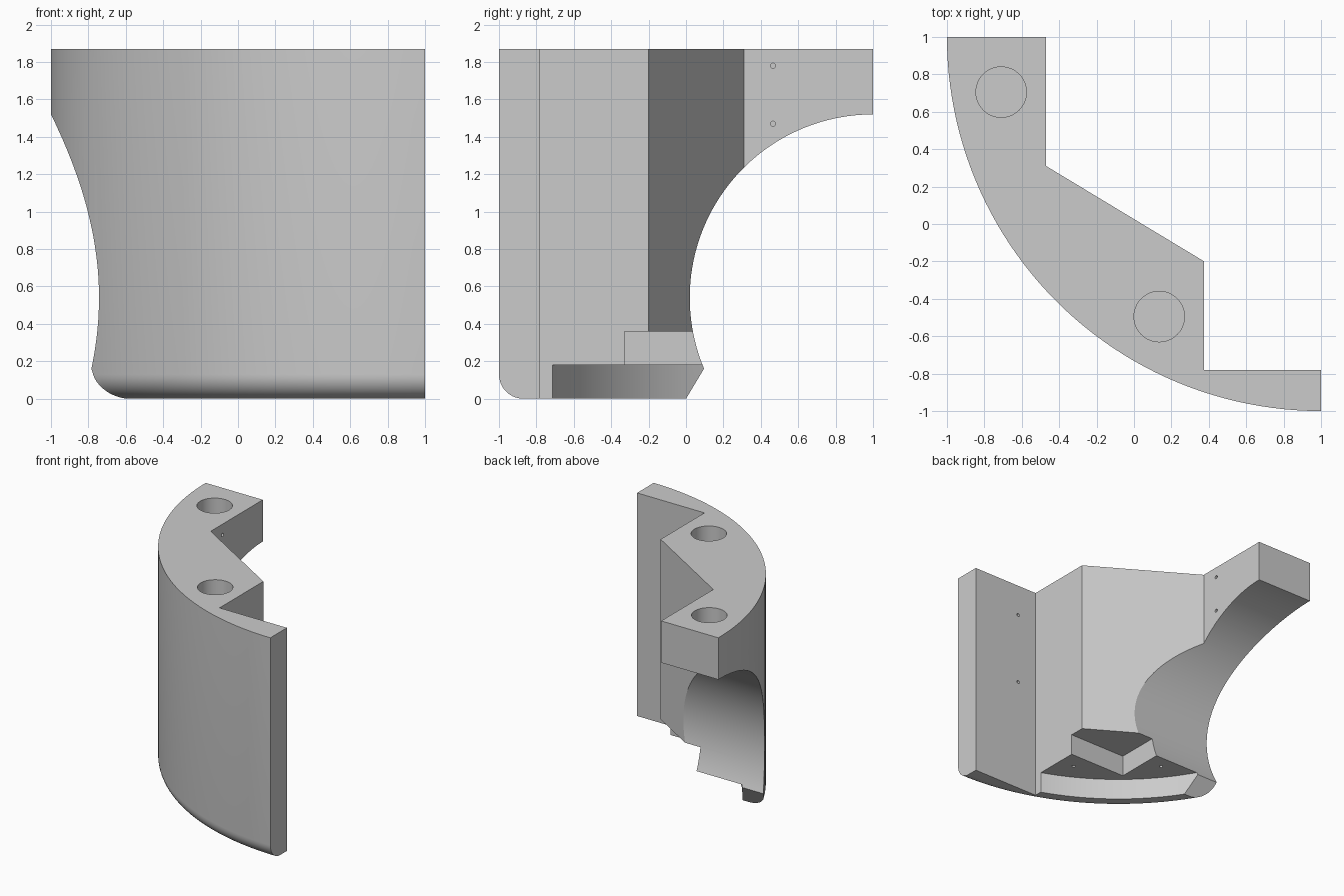
import bpy, bmesh, math
from mathutils import Matrix

if "Cube" in bpy.data.objects:
    bpy.data.objects.remove(bpy.data.objects["Cube"])

H = 1.87          # overall height
R = 2.0           # outer radius of the quarter shell, centred on (1, 1)
FIL = 0.13        # bottom edge rounding

grey = bpy.data.materials.new("light grey")
grey.diffuse_color = (0.6, 0.6, 0.6, 1)
grey.use_nodes = True
grey.node_tree.nodes["Principled BSDF"].inputs["Base Color"].default_value = grey.diffuse_color


def finish(name, bm):
    bmesh.ops.recalc_face_normals(bm, faces=bm.faces[:])
    mesh = bpy.data.meshes.new(name)
    bm.to_mesh(mesh)
    bm.free()
    mesh.materials.append(grey)
    ob = bpy.data.objects.new(name, mesh)
    bpy.context.collection.objects.link(ob)
    return ob


def prism(name, pts, vec):
    """Extrude a closed 3D outline along a vector."""
    bm = bmesh.new()
    face = bm.faces.new([bm.verts.new(p) for p in pts])
    ext = bmesh.ops.extrude_face_region(bm, geom=[face])
    bmesh.ops.translate(bm, vec=vec, verts=[v for v in ext["geom"] if isinstance(v, bmesh.types.BMVert)])
    return finish(name, bm)


def rod(name, centre, radius, length, axis, segs=16):
    bm = bmesh.new()
    bmesh.ops.create_cone(bm, cap_ends=True, segments=segs, radius1=radius, radius2=radius, depth=length)
    turn = {"X": Matrix.Rotation(math.pi / 2, 4, "Y"), "Y": Matrix.Rotation(math.pi / 2, 4, "X"),
            "Z": Matrix.Identity(4)}[axis]
    bmesh.ops.transform(bm, matrix=Matrix.Translation(centre) @ turn, verts=bm.verts[:])
    return finish(name, bm)


def arc(cx, cy, r, a0, a1, n):
    return [(cx + r * math.cos(math.radians(a0 + (a1 - a0) * i / n)),
             cy + r * math.sin(math.radians(a0 + (a1 - a0) * i / n))) for i in range(n + 1)]


# round drum with a softened bottom edge
SEG = 192
bm = bmesh.new()
profile = arc(R - FIL, FIL, FIL, -90, 0, 10) + [(R, H)]
rings = []
for r, z in profile:
    rings.append([bm.verts.new((1 + r * math.cos(2 * math.pi * i / SEG),
                                1 + r * math.sin(2 * math.pi * i / SEG), z)) for i in range(SEG)])
for a, b in zip(rings, rings[1:]):
    for i in range(SEG):
        j = (i + 1) % SEG
        bm.faces.new((a[i], a[j], b[j], b[i]))
bm.faces.new(rings[0])
bm.faces.new(rings[-1])
body = finish("corner_shell", bm)

# plan outline that keeps one quarter with the stepped inner walls
plan = [(-1.2, 1), (-0.47, 1), (-0.47, 0.31), (0.375, -0.2), (0.375, -0.78), (1, -0.78), (1, -1.2), (-1.2, -1.2)]
keep = prism("plan_keeper", [(x, y, -0.2) for x, y in plan], (0, 0, 2.4))

# large side arch with a slanted foot
arch = arc(1, 0.54, 0.98, 90, 202.8, 56)
side = [(1.3, 1.52)] + arch + [(0, 0), (-0.056, -0.1), (1.3, -0.1)]
cutters = [prism("arch_cutter", [(-1.3, y, z) for y, z in side], (1.75, 0, 0))]

# curved pocket under the floor, and the square notch above it
a_end = math.degrees(math.acos(-0.5 / 1.825))
pocket = arc(1, 1, 1.825, 170, 360 - a_end, 40) + [(0.5, 1.3)]
cutters.append(prism("pocket_cutter", [(x, y, -0.1) for x, y in pocket], (0, 0, 0.28)))
notch = [(-0.16, -0.33), (0.6, -0.33), (0.6, 0.6), (-0.16, 0.6)]
cutters.append(prism("notch_cutter", [(x, y, 0.1) for x, y in notch], (0, 0, 0.26)))

# two wide bores in the top
for x, y in ((-0.71, 0.705), (0.135, -0.495)):
    cutters.append(rod("bore_cutter", (x, y, H), 0.135, 0.54, "Z", 48))

# small screw holes in the inner walls and floor
for z in (1.78, 1.47):
    cutters.append(rod("screw_cutter", (-0.47, 0.465, z), 0.014, 0.2, "X"))
for z in (1.60, 0.98):
    cutters.append(rod("screw_cutter", (0.556, -0.78, z), 0.014, 0.2, "Y"))
for x, y in ((0.24, -0.467), (-0.30, -0.02)):
    cutters.append(rod("screw_cutter", (x, y, 0.18), 0.014, 0.2, "Z"))

# carve the shell
for cutter, op in [(keep, "INTERSECT")] + [(c, "DIFFERENCE") for c in cutters]:
    mod = body.modifiers.new("carve", "BOOLEAN")
    mod.operation, mod.solver, mod.object = op, "EXACT", cutter
bpy.context.view_layer.update()
result = bpy.data.meshes.new_from_object(body.evaluated_get(bpy.context.evaluated_depsgraph_get()))
body.modifiers.clear()
body.data = result
for cutter in [keep] + cutters:
    bpy.data.objects.remove(cutter)

# smooth curves, crisp edges
bpy.ops.object.select_all(action="DESELECT")
body.select_set(True)
bpy.context.view_layer.objects.active = body
bpy.ops.object.shade_smooth_by_angle(angle=math.radians(25))
